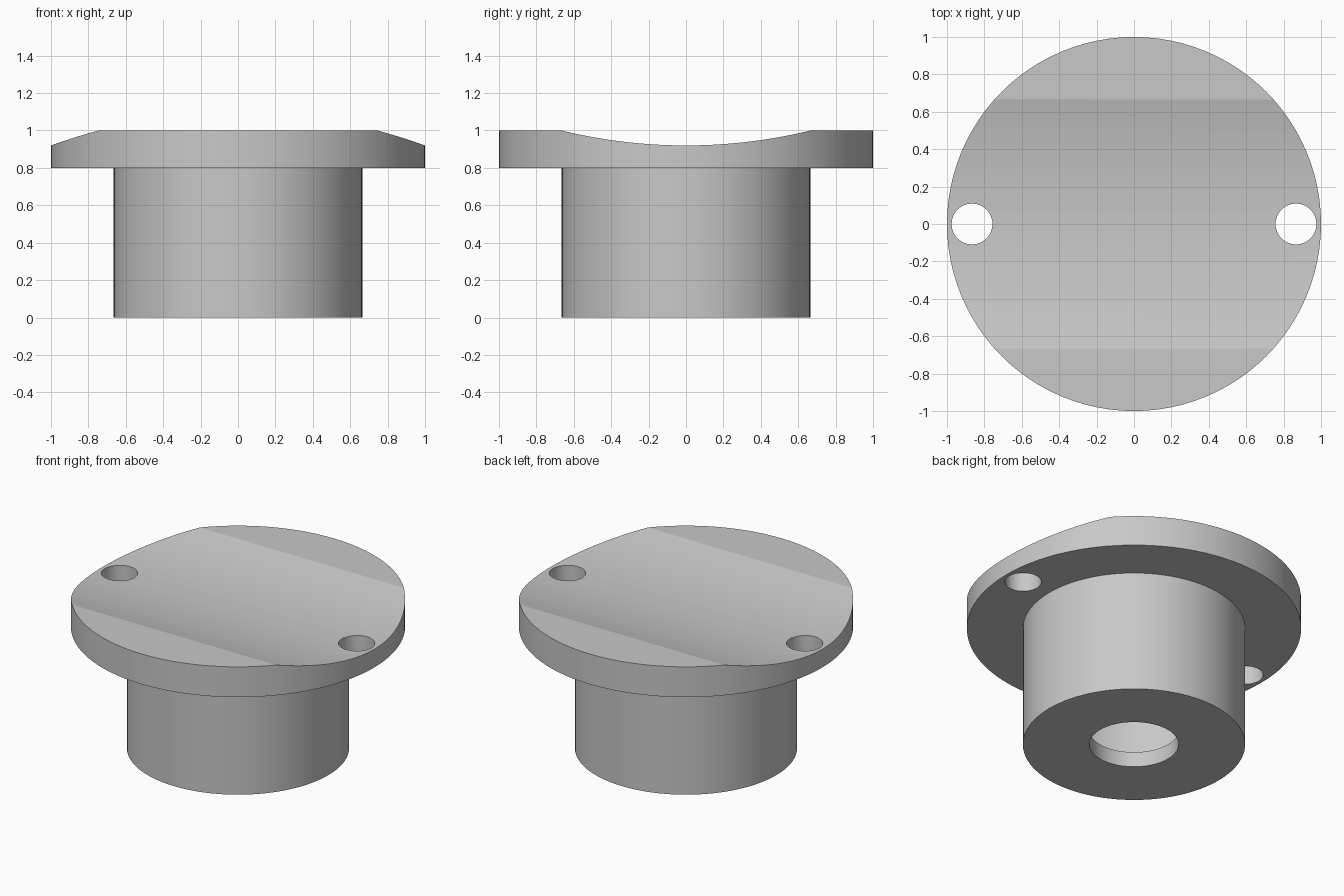
import bpy, bmesh, math

if "Cube" in bpy.data.objects:
    bpy.data.objects.remove(bpy.data.objects["Cube"], do_unlink=True)

SEGMENTS = 96
FLANGE_Z, TOP_Z = 0.8, 1.0
GROOVE_R, GROOVE_LOW = 2.82, 0.92

grey = bpy.data.materials.new("light_grey")
grey.use_nodes = True
colour = (0.58, 0.58, 0.58, 1)
grey.diffuse_color = colour
grey.node_tree.nodes["Principled BSDF"].inputs["Base Color"].default_value = colour


def lathe(name, profile):
    """Spin a closed (radius, height) outline around z."""
    bm = bmesh.new()
    verts = [bm.verts.new((r, 0, z)) for r, z in profile]
    edges = [bm.edges.new(pair) for pair in zip(verts, verts[1:])]
    if profile[-1][0] > 0:
        edges.append(bm.edges.new((verts[-1], verts[0])))
    bmesh.ops.spin(bm, geom=verts + edges, axis=(0, 0, 1), cent=(0, 0, 0),
                   angle=math.tau, steps=SEGMENTS)
    bmesh.ops.remove_doubles(bm, verts=bm.verts, dist=1e-4)
    bmesh.ops.dissolve_degenerate(bm, edges=bm.edges, dist=1e-5)
    bmesh.ops.recalc_face_normals(bm, faces=bm.faces)
    mesh = bpy.data.meshes.new(name)
    bm.to_mesh(mesh)
    bm.free()
    obj = bpy.data.objects.new(name, mesh)
    bpy.context.collection.objects.link(obj)
    mesh.materials.append(grey)
    return obj


def cut_cylinder(target, radius, depth, location, sides, rotation=(0, 0, 0)):
    """Subtract a cylinder from the target and discard the cutter."""
    bpy.ops.mesh.primitive_cylinder_add(vertices=sides, radius=radius, depth=depth,
                                        location=location, rotation=rotation)
    cutter = bpy.context.object
    cutter.hide_render = True
    cutter.data.materials.append(grey)
    mod = target.modifiers.new("cut", "BOOLEAN")
    mod.operation, mod.solver, mod.object = "DIFFERENCE", "EXACT", cutter
    bpy.ops.object.select_all(action="DESELECT")
    target.select_set(True)
    bpy.context.view_layer.objects.active = target
    bpy.ops.object.modifier_apply(modifier=mod.name)
    bpy.data.objects.remove(cutter, do_unlink=True)


# Hollow barrel with a holed floor, closed by a wide flange
body = lathe("flanged_cap", [
    (0, TOP_Z), (1, TOP_Z), (1, FLANGE_Z), (0.665, FLANGE_Z), (0.665, 0),
    (0.267, 0), (0.267, 0.1), (0.535, 0.1), (0.535, FLANGE_Z), (0, FLANGE_Z)])

# Shallow saddle across the top
cut_cylinder(body, GROOVE_R, 3, (0, 0, GROOVE_LOW + GROOVE_R), 256,
             (0, math.pi / 2, 0))

# Screw holes on both sides of the flange
for side in (-1, 1):
    cut_cylinder(body, 0.109, 1, (side * 0.866, 0, 0.9), 48)

bpy.ops.object.shade_smooth_by_angle(angle=math.radians(12))
